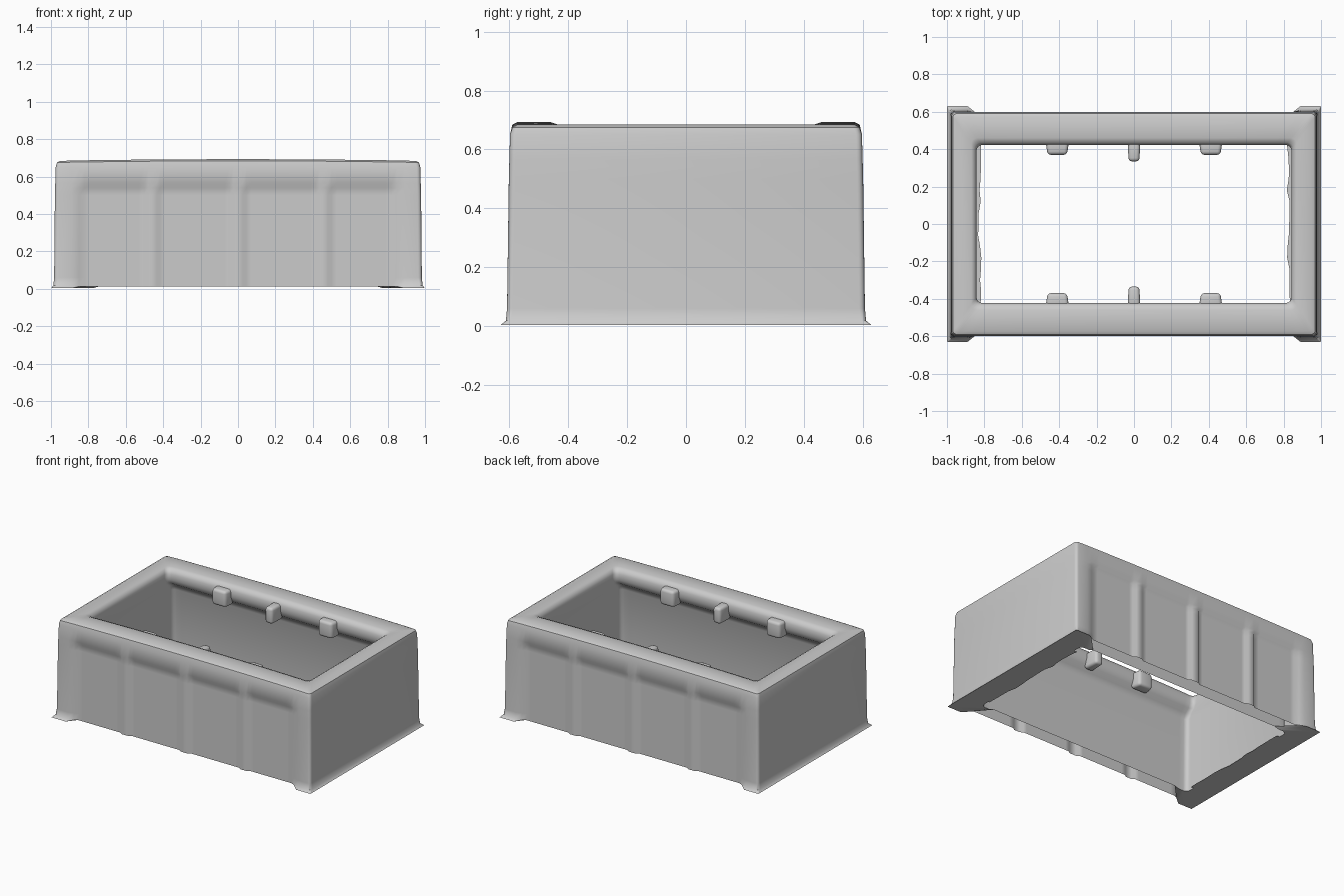
import bpy, bmesh, math, random
from mathutils import Vector

if "Cube" in bpy.data.objects:
    bpy.data.objects.remove(bpy.data.objects["Cube"])

random.seed(4)
grey = bpy.data.materials.new("light_grey")
grey.diffuse_color = (0.6, 0.6, 0.6, 1)
grey.use_nodes = True
grey.node_tree.nodes["Principled BSDF"].inputs["Base Color"].default_value = grey.diffuse_color


def finish(bm, name, angle=40):
    bmesh.ops.recalc_face_normals(bm, faces=bm.faces[:])
    mesh = bpy.data.meshes.new(name)
    bm.to_mesh(mesh)
    bm.free()
    mesh.materials.append(grey)
    ob = bpy.data.objects.new(name, mesh)
    bpy.context.collection.objects.link(ob)
    bpy.ops.object.select_all(action='DESELECT')
    ob.select_set(True)
    bpy.context.view_layer.objects.active = ob
    bpy.ops.object.shade_smooth_by_angle(angle=math.radians(angle))
    return ob


# Stations along each long side; shallow panels lie between the upright ribs
half = [0.025, 0.045, 0.07, 0.23, 0.39, 0.415, 0.435, 0.48, 0.50, 0.53,
        0.66, 0.79, 0.82, 0.85, 0.89]
stations = [-x for x in reversed(half)] + half


def in_panel(x):
    return 0.04 < abs(x) < 0.42 or 0.49 < abs(x) < 0.83


# Each level: half length, half width, height, corner radius
levels = [
    (1.0, 0.63, 0.003, 0.004),
    (0.987, 0.612, 0.018, 0.015),
    (0.983, 0.608, 0.06, 0.02),
    (0.979, 0.602, 0.50, 0.02),
    (0.978, 0.601, 0.54, 0.02),
    (0.977, 0.60, 0.565, 0.02),
    (0.975, 0.598, 0.65, 0.02),
    (0.968, 0.59, 0.675, 0.02),
    (0.95, 0.573, 0.684, 0.02),
    (0.87, 0.46, 0.684, 0.03),
    (0.852, 0.435, 0.675, 0.03),
    (0.842, 0.422, 0.65, 0.03),
    (0.842, 0.422, 0.61, 0.03),
    (0.842, 0.435, 0.58, 0.03),
    (0.842, 0.465, 0.555, 0.03),
    (0.842, 0.482, 0.52, 0.03),
    (0.842, 0.487, 0.003, 0.03),
]


def ring(i):
    hx, hy, z, r = levels[i]
    pts = []
    for side in (-1, 1):
        # long side
        for s in stations:
            x = -side * s
            y = hy
            mid = abs(x) < 0.87
            if i < 5 and mid:
                y = 0.598 - (0.014 if in_panel(x) else 0)
            px = x * min(1, (hx - r) / 0.93)
            lift = 0.009 * (1 - x * x) if 6 < i < 13 else 0
            low = 0.01 if i in (0, len(levels) - 1) and mid else 0
            pts.append((px, side * y, z + lift + low))
        # rounded corner, plain end, rounded corner
        ex = -side
        for ey in (side, -side):
            for k in range(5):
                a = math.pi / 2 * k / 4
                c, d = math.sin(a), math.cos(a)
                if ey != side:
                    c, d = d, c
                pts.append((ex * (hx - r + r * c), ey * (hy - r + r * d), z))
    return pts


# Main shell: outer walls, rounded rim, inner lip and inner walls;
# the underside is closed at the ends and open along the hollow long sides
bm = bmesh.new()
rings = [[bm.verts.new(p) for p in ring(i)] for i in range(len(levels))]
last = rings[-1]
for a, b in zip(rings, rings[1:] + rings[:1]):
    n = len(a)
    for j in range(n):
        k = (j + 1) % n
        if a is last and abs(b[j].co.x) < 0.87 and abs(b[k].co.x) < 0.87:
            continue
        bm.faces.new((a[j], a[k], b[k], b[j]))
finish(bm, "frame_shell", 45)

# Thin uneven edge of the underside showing inside both ends
for side, name in ((-1, "left_bottom_edge"), (1, "right_bottom_edge")):
    bm = bmesh.new()
    prev = None
    count = 14
    for j in range(count + 1):
        y = -0.42 + 0.84 * j / count
        inner = 0.825 + random.uniform(-0.01, 0.01)
        pair = (bm.verts.new((side * 0.842, y, 0.003)),
                bm.verts.new((side * inner, y, 0.003)))
        if prev:
            bm.faces.new((prev[0], prev[1], pair[1], pair[0]))
        prev = pair
    finish(bm, name)


# Small lugs projecting from the lip into the opening
def lug(name, x, side, width, reach):
    bm = bmesh.new()
    bmesh.ops.create_cube(bm, size=1)
    for v in bm.verts:
        outer = v.co.y > 0
        w = width * (1.15 if outer else 0.95)
        z = 0.665 if v.co.z > 0 else 0.555
        v.co = Vector((x + v.co.x * w, side * (0.45 if outer else reach), z))
    bmesh.ops.recalc_face_normals(bm, faces=bm.faces[:])
    bmesh.ops.bevel(bm, geom=bm.edges[:], offset=0.018, segments=3,
                    profile=0.5, affect='EDGES')
    finish(bm, name, 60)


for side, label in ((-1, "front"), (1, "back")):
    lug(label + "_middle_lug", 0, side, 0.06, 0.335)
    lug(label + "_left_lug", -0.41, side, 0.11, 0.37)
    lug(label + "_right_lug", 0.41, side, 0.11, 0.37)
